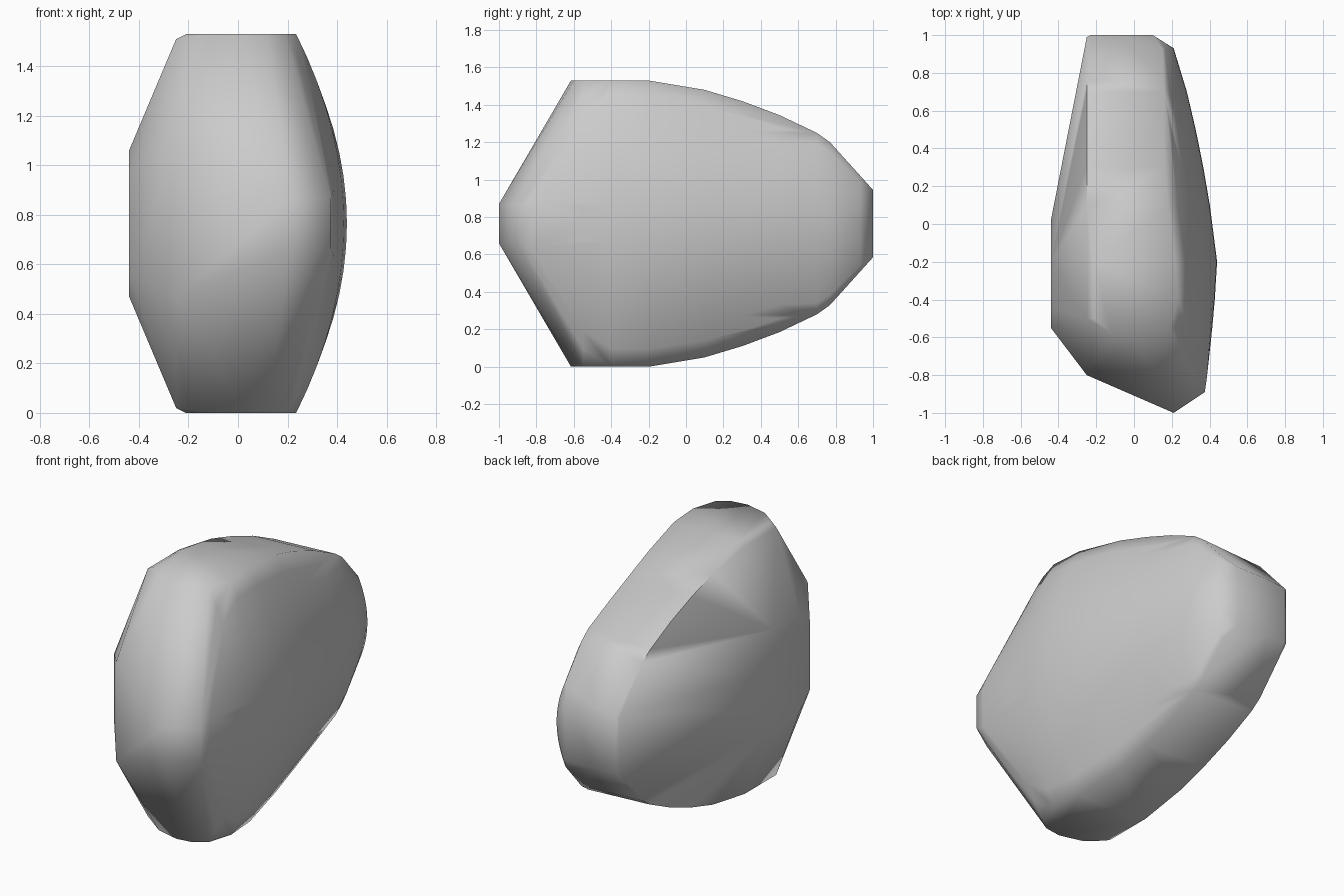
import bpy, bmesh, math

if "Cube" in bpy.data.objects:
    bpy.data.objects.remove(bpy.data.objects["Cube"])

MID = 0.765  # height of the mirror plane


def lerp(table, y):
    for (a, va), (b, vb) in zip(table, table[1:]):
        if a <= y <= b:
            return va + (vb - va) * (y - a) / (b - a)
    return table[-1][1]


# Side outline: half height along y
HALF = [(-1, .105), (-.615, .765), (-.2, .765), (.1, .715), (.3, .655), (.5, .58),
        (.7, .485), (.77, .435), (1, .18)]
# Crest of the bulging right side, and the rim where it meets the top strip
CREST = [(-.89, .375), (-.82, .387), (-.6, .41), (-.35, .432), (-.2, .44), (.05, .41),
         (.4, .35), (.7, .28), (.93, .21), (1, .1)]
RIM = [(-.615, .02), (-.55, .19), (-.4, .235), (-.2, .22), (.1, .18), (.4, .155),
       (.7, .16), (.93, .15), (1, .1)]

points = []


def add(x, y, dz):
    points.extend([(x, y, MID + dz), (x, y, MID - dz)])


# Bulging right side
for y in [-.55, -.4, -.2, .1, .3, .5, .7, .77, .93, 1]:
    h, c, r = lerp(HALF, y), lerp(CREST, y), lerp(RIM, y)
    for i in range(9):
        t = i / 8
        add(c - (c - r) * t * t, y, h * t)
add(.385, -.82, .13)
add(.375, -.89, .1)

# Front tip and rounded front end of the top and bottom strip
add(.21, -1, .105)
add(.02, -.615, .765)
add(.12, -.6, .765)
add(-.12, -.58, .765)
add(-.21, -.5, .765)
add(-.21, -.2, .765)

# Left rim
add(-.25, -.8, .3)
for y in [-.5, -.2, .1, .3, .5, .7, .77, .99]:
    add(-.25, y, lerp(HALF, y) - .02)
add(-.1, 1, .18)
add(-.23, 1, .17)

# Flat left face
for y, dz in [(.02, .1), (-.2, .295), (-.45, .295), (-.55, .2)]:
    add(-.44, y, dz)

# Wrap everything in one faceted skin
bm = bmesh.new()
for p in points:
    bm.verts.new(p)
bmesh.ops.remove_doubles(bm, verts=bm.verts[:], dist=.002)
bmesh.ops.convex_hull(bm, input=bm.verts[:])
loose = [v for v in bm.verts if not v.link_faces]
bmesh.ops.delete(bm, geom=loose, context='VERTS')
bmesh.ops.recalc_face_normals(bm, faces=bm.faces[:])
mesh = bpy.data.meshes.new("stone_body")
bm.to_mesh(mesh)
bm.free()
stone = bpy.data.objects.new("stone_body", mesh)
bpy.context.collection.objects.link(stone)
bpy.context.view_layer.objects.active = stone
stone.select_set(True)
bpy.ops.object.shade_smooth_by_angle(angle=math.radians(65))
